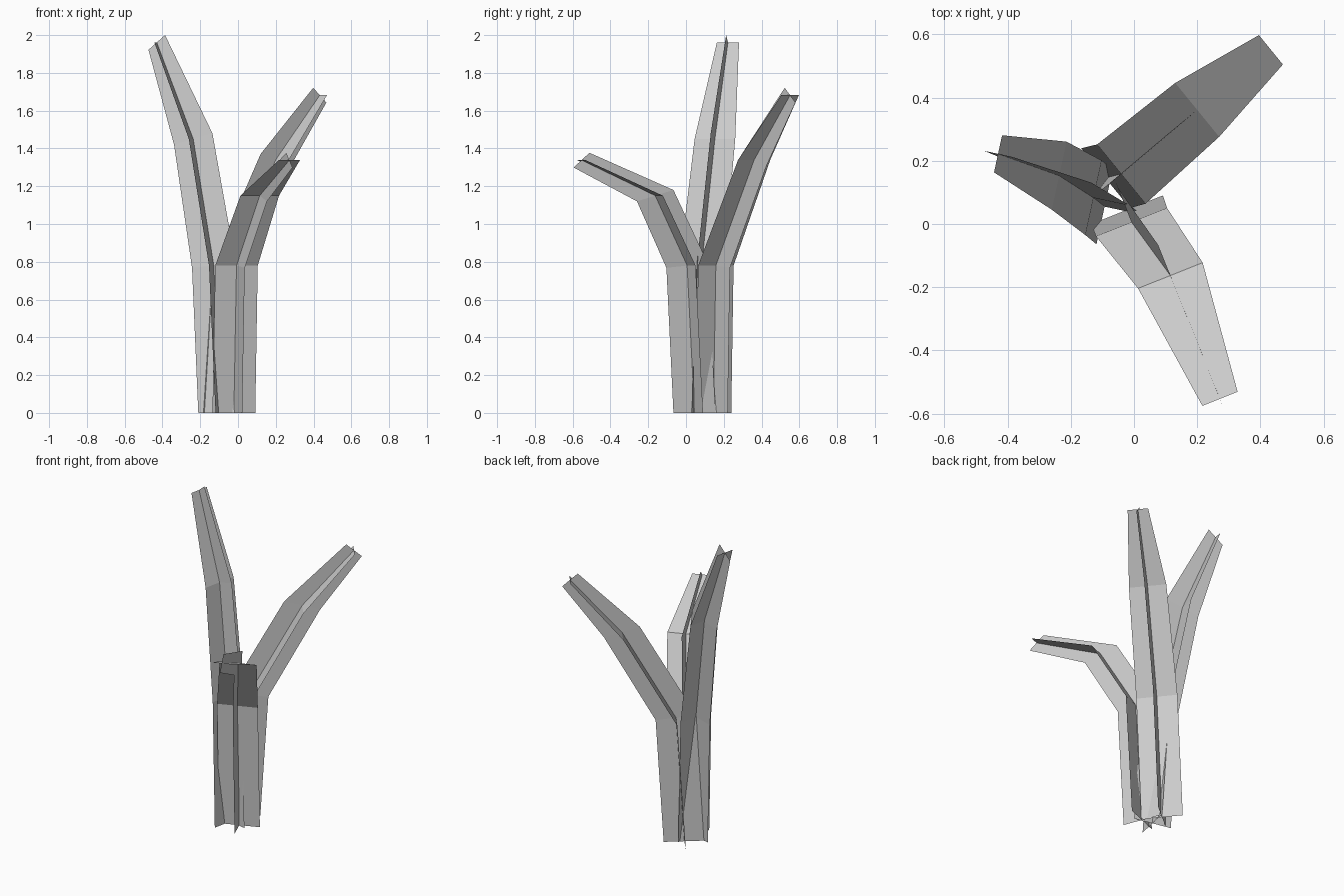
import bpy
import math

if "Cube" in bpy.data.objects:
    bpy.data.objects.remove(bpy.data.objects["Cube"])

# Cross-section per level: lateral half width, in-bend half width, its rise
SECTIONS = [(0.122, 0.12, 0.0), (0.121, 0.118, 0.012),
            (0.110, 0.104, 0.030), (0.060, 0.045, 0.039)]


def stalk(name, bend, spine):
    """Two crossed strips that share a bent centre line."""
    length = math.hypot(*bend)
    bx, by = bend[0] / length, bend[1] / length
    verts, faces = [], []
    for (x, y, z), (lat, rad, rise) in zip(spine, SECTIONS):
        verts += [(x, y, z),
                  (x - by * lat, y + bx * lat, z),
                  (x + by * lat, y - bx * lat, z),
                  (x + bx * rad, y + by * rad, z - rise),
                  (x - bx * rad, y - by * rad, z + rise)]
    for level in range(len(spine) - 1):
        a, b = level * 5, level * 5 + 5
        for side in range(1, 5):
            faces.append((a, a + side, b + side, b))
    mesh = bpy.data.meshes.new(name)
    mesh.from_pydata(verts, [], faces)
    obj = bpy.data.objects.new(name, mesh)
    bpy.context.collection.objects.link(obj)


# Tall stalk leaning left
stalk("tall_stalk", (-0.977, 0.212),
      [(-0.093, 0.055, 0), (-0.128, 0.083, 0.78),
       (-0.237, 0.153, 1.45), (-0.430, 0.222, 1.961)])

# Middle stalk leaning back right
stalk("middle_stalk", (0.775, 0.632),
      [(-0.09, 0.145, 0), (-0.04, 0.158, 0.78),
       (0.200, 0.361, 1.34), (0.433, 0.551, 1.682)])

# Short stalk leaning forward
stalk("short_stalk", (0.37, -0.929),
      [(-0.022, 0.045, 0), (-0.008, 0.006, 0.78),
       (0.115, -0.163, 1.15), (0.272, -0.553, 1.338)])
